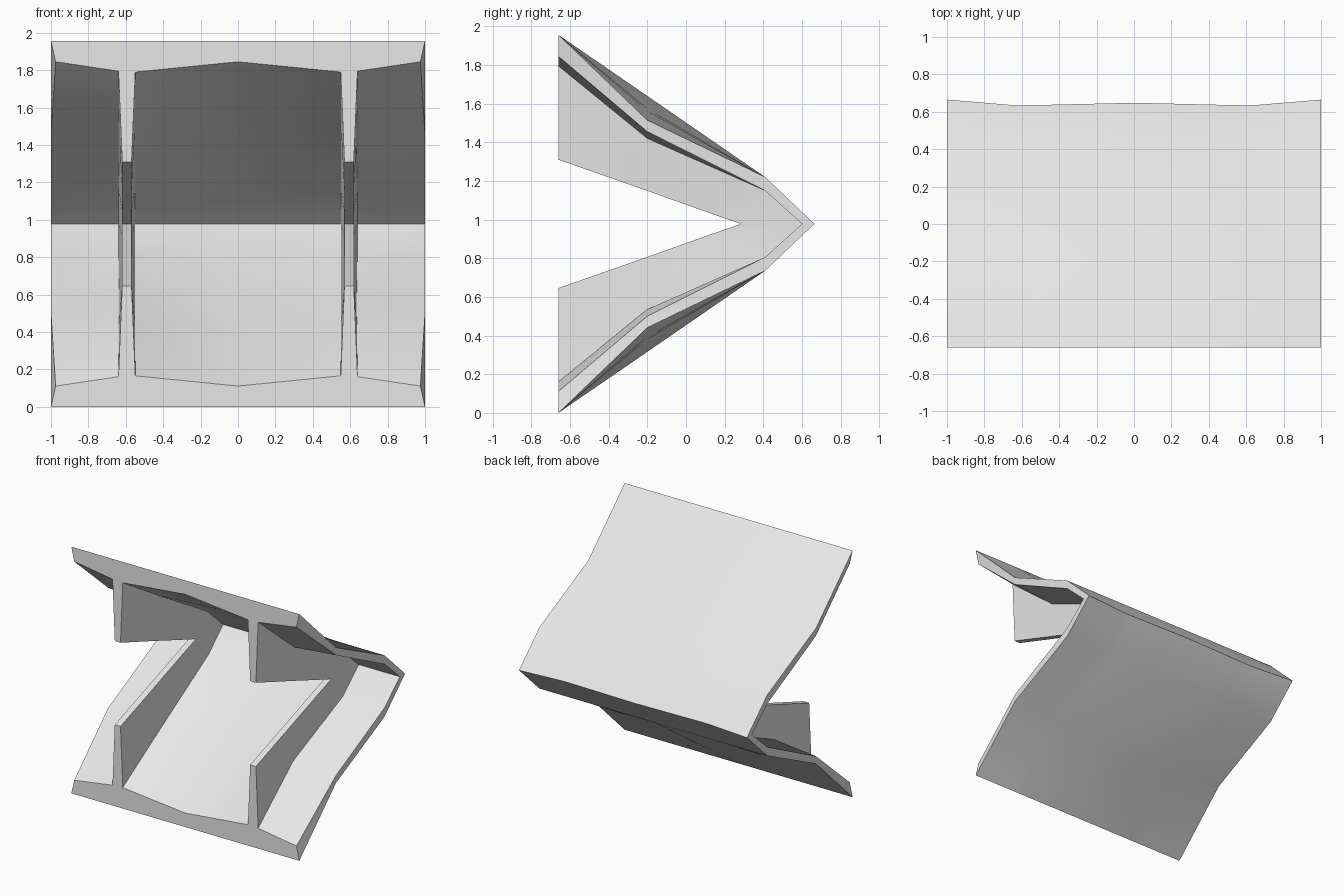
import bpy, bmesh, math

cube = bpy.data.objects.get("Cube")
if cube:
    bpy.data.objects.remove(cube, do_unlink=True)

MID = 0.978  # height of the symmetry plane

grey = bpy.data.materials.new("light_grey")
grey.use_nodes = True
grey.diffuse_color = (0.8, 0.8, 0.8, 1)
grey.node_tree.nodes["Principled BSDF"].inputs["Base Color"].default_value = (0.8, 0.8, 0.8, 1)


def path(points):
    """Upper half path (x, y, z) continued below the symmetry plane."""
    return points + [(x, y, 2 * MID - z) for x, y, z in reversed(points[:-1])]


def loft(name, sections):
    """Skin a row of V sections, each an outer and an inner path."""
    bm = bmesh.new()
    rings = []
    for outer, inner in sections:
        loop = path(outer) + path(inner)[::-1]
        rings.append([bm.verts.new(p) for p in loop])
    n = len(rings[0])
    for a, b in zip(rings, rings[1:]):
        for i in range(n):
            j = (i + 1) % n
            bm.faces.new((a[i], a[j], b[j], b[i]))
    for ring in (rings[0], rings[-1]):
        for i in range(n // 2 - 1):
            bm.faces.new((ring[i], ring[i + 1], ring[n - 2 - i], ring[n - 1 - i]))
    bmesh.ops.recalc_face_normals(bm, faces=bm.faces[:])
    mesh = bpy.data.meshes.new(name)
    bm.to_mesh(mesh)
    bm.free()
    mesh.materials.append(grey)
    obj = bpy.data.objects.new(name, mesh)
    bpy.context.collection.objects.link(obj)
    bpy.ops.object.select_all(action="DESELECT")
    obj.select_set(True)
    bpy.context.view_layer.objects.active = obj
    bpy.ops.object.shade_smooth_by_angle(angle=math.radians(25))
    return obj


def plate_section(x, dip, tip, front, middle, edge=0.0):
    """dip: outer height at the bend, tip: outer apex, front/middle: inner heights."""
    k = 1 - edge
    outer = [(x, -0.66, 1.956), (x, -0.2, dip), (x, 0.41, 1.22), (x, tip, MID)]
    inner = [(x * k, -0.66, front), (x, -0.2, middle), (x, 0.41, 1.15), (x, 0.6, MID)]
    return outer, inner


# Folded plate: four stations per half, mirrored about the middle
half = [
    (1.0, 1.515, 0.665, 1.845, 1.455, 0.025),
    (0.64, 1.563, 0.635, 1.795, 1.42),
    (0.55, 1.575, 0.635, 1.79, 1.512),
]
stations = [(-s[0],) + s[1:] for s in half] + [(0.0, 1.64, 0.648, 1.845, 1.546)] + half[::-1]
loft("folded_plate", [plate_section(*s) for s in stations])

# Tapered ribs filling the fold
root = [(-0.66, 1.795), (-0.2, 1.53), (0.41, 1.17), (0.615, MID)]
lip = [(-0.66, 1.31), (-0.2, 1.149), (0.1, 1.042), (0.285, MID)]


def rib_section(centre, side):
    return ([(centre + side * 0.045, y, z) for y, z in root],
            [(centre + side * 0.025, y, z) for y, z in lip])


for name, centre in (("left_rib", 0.594), ("right_rib", -0.594)):
    loft(name, [rib_section(centre, side) for side in (-1, 1)])
